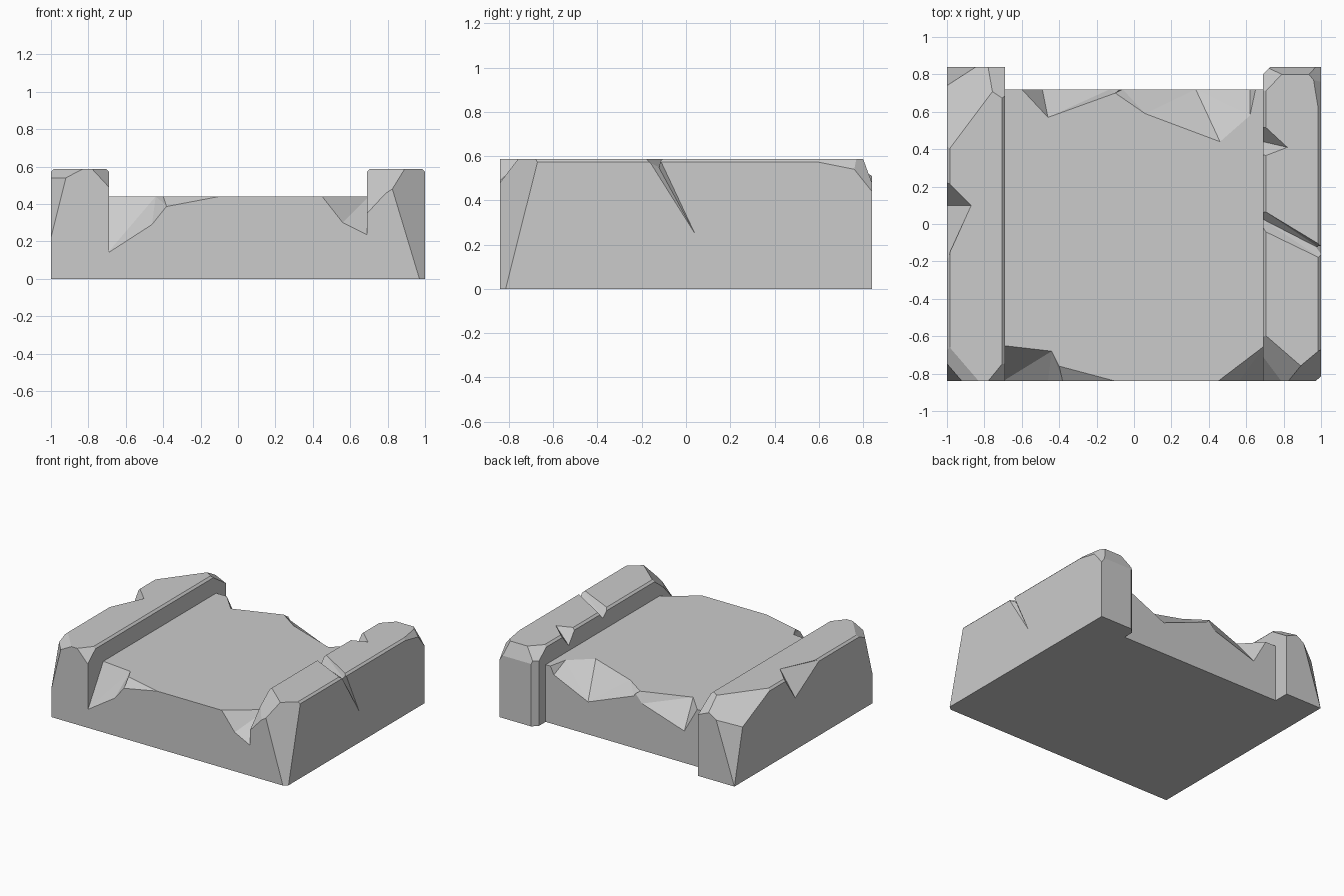
import bpy, bmesh
from mathutils import Vector

if "Cube" in bpy.data.objects:
    bpy.data.objects.remove(bpy.data.objects["Cube"])


def finish(bm, name):
    bmesh.ops.recalc_face_normals(bm, faces=bm.faces[:])
    me = bpy.data.meshes.new(name)
    bm.to_mesh(me)
    bm.free()
    ob = bpy.data.objects.new(name, me)
    bpy.context.collection.objects.link(ob)
    return ob


def block(name, lo, hi, cuts=()):
    """Box trimmed by planes, each given by three points."""
    lo, hi = Vector(lo), Vector(hi)
    mid = (lo + hi) / 2
    bm = bmesh.new()
    bmesh.ops.create_cube(bm, size=1)
    for v in bm.verts:
        v.co = mid + Vector([v.co[i] * (hi[i] - lo[i]) for i in range(3)])
    for tri in cuts:
        a, b, c = map(Vector, tri)
        n = (b - a).cross(c - a).normalized()
        if n.dot(mid - a) > 0:
            n = -n
        bmesh.ops.bisect_plane(bm, geom=bm.verts[:] + bm.edges[:] + bm.faces[:], dist=1e-5,
                               plane_co=a, plane_no=n, clear_outer=True)
        bmesh.ops.holes_fill(bm, edges=[e for e in bm.edges if e.is_boundary])
    return finish(bm, name)


def combine(target, tool, operation):
    """Apply a boolean, then discard the tool."""
    mod = target.modifiers.new("bool", 'BOOLEAN')
    mod.operation, mod.object, mod.solver = operation, tool, 'EXACT'
    bpy.context.view_layer.objects.active = target
    bpy.ops.object.modifier_apply(modifier=mod.name)
    bpy.data.objects.remove(tool)


def chip(target, sweep, *points):
    """Cut away the hull of the points swept outwards."""
    bm = bmesh.new()
    for p in points:
        bm.verts.new(p)
        bm.verts.new(Vector(p) + Vector(sweep))
    bmesh.ops.convex_hull(bm, input=bm.verts[:])
    bmesh.ops.delete(bm, geom=[v for v in bm.verts if not v.link_faces], context='VERTS')
    combine(target, finish(bm, "chip_cutter"), 'DIFFERENCE')


def edge_bevels(s):
    """Narrow bevels along the two long top edges of a wall."""
    return [[(s * 1, 0, .572), (s * 1, 1, .572), (s * .985, 0, .587)],
            [(s * .69, 0, .572), (s * .69, 1, .572), (s * .705, 0, .587)]]


# Floor slab with broken front and back edges
slab = block("channel_block", (-.692, -.84, 0), (.692, .72, .44))
front, back = (0, -.35, .35), (0, .35, .35)
chip(slab, front, (-.7, -.84, .135), (-.46, -.84, .29), (-.38, -.84, .39),
     (-.7, -.65, .44), (-.44, -.68, .44), (-.4, -.76, .44))
chip(slab, front, (-.39, -.84, .385), (-.1, -.84, .44), (-.4, -.76, .44))
chip(slab, front, (.45, -.84, .44), (.56, -.84, .3), (.7, -.84, .23), (.7, -.65, .44))
chip(slab, back, (-.6, .72, .44), (-.49, .72, .245), (-.13, .72, .36),
     (-.06, .72, .44), (-.1, .7, .44), (-.46, .57, .44))
chip(slab, back, (-.06, .72, .4), (.33, .72, .25), (.62, .72, .38), (.65, .72, .44),
     (.62, .58, .44), (.46, .44, .44), (.06, .59, .44), (-.1, .7, .44))

# Left wall: worn corners and one outer notch
left = block("left_wall", (-1, -.84, 0), (-.69, .84, .587), edge_bevels(-1) + [
    [(-1, -.84, .22), (-.92, -.84, .54), (-1, -.75, .53)],
    [(-.92, -.84, .54), (-.83, -.84, .587), (-.99, -.67, .58)],
    [(-.69, -.84, .49), (-.78, -.84, .587), (-.70, -.75, .58)],
    [(-1, .42, .57), (-1, .74, .42), (-.845, .84, .47)],
    [(-1, .84, 0), (-1, .74, .42), (-.845, .84, .47)],
    [(-.76, .71, .587), (-.70, .68, .58), (-.69, .84, .47)]])
chip(left, (-.3, 0, .3), (-1, .23, .587), (-.87, .1, .587), (-1, .1, .4), (-1, -.2, .58))

# Right wall: worn corners, a crack across it and an inner notch
right = block("right_wall", (.69, -.84, 0), (1, .84, .587), edge_bevels(1) + [
    [(.97, -.84, 0), (1, -.815, 0), (.99, -.68, .57)],
    [(.69, -.62, .587), (.87, -.80, .587), (.69, -.71, .49)],
    [(.69, -.84, .39), (.84, -.84, .49), (.69, -.71, .49)],
    [(.7, .80, .587), (1, .80, .587), (.8, .84, .48)],
    [(1, .6, .572), (.96, .77, .587), (1, .76, .54)],
    [(1, .76, .54), (1, .84, .44), (.96, .77, .587)],
    [(.69, .80, 0), (.73, .84, 0), (.69, .80, .5)],
    [(.69, .71, .575), (.8, .81, .587), (.69, .80, .5)]])
chip(right, (0, 0, .2), (.68, .08, .587), (.68, -.03, .587), (.68, .03, .53),
     (1.01, -.12, .587), (1.01, -.19, .587), (1.01, -.14, .55))
chip(right, (.2, 0, 0), (1, -.18, .6), (1, -.12, .59), (1, .04, .25), (.97, -.14, .58))
chip(right, (-.2, 0, .2), (.69, .53, .587), (.69, .36, .587), (.82, .41, .587), (.69, .44, .48))

# Merge the walls into one solid
for wall in (left, right):
    combine(slab, wall, 'UNION')
